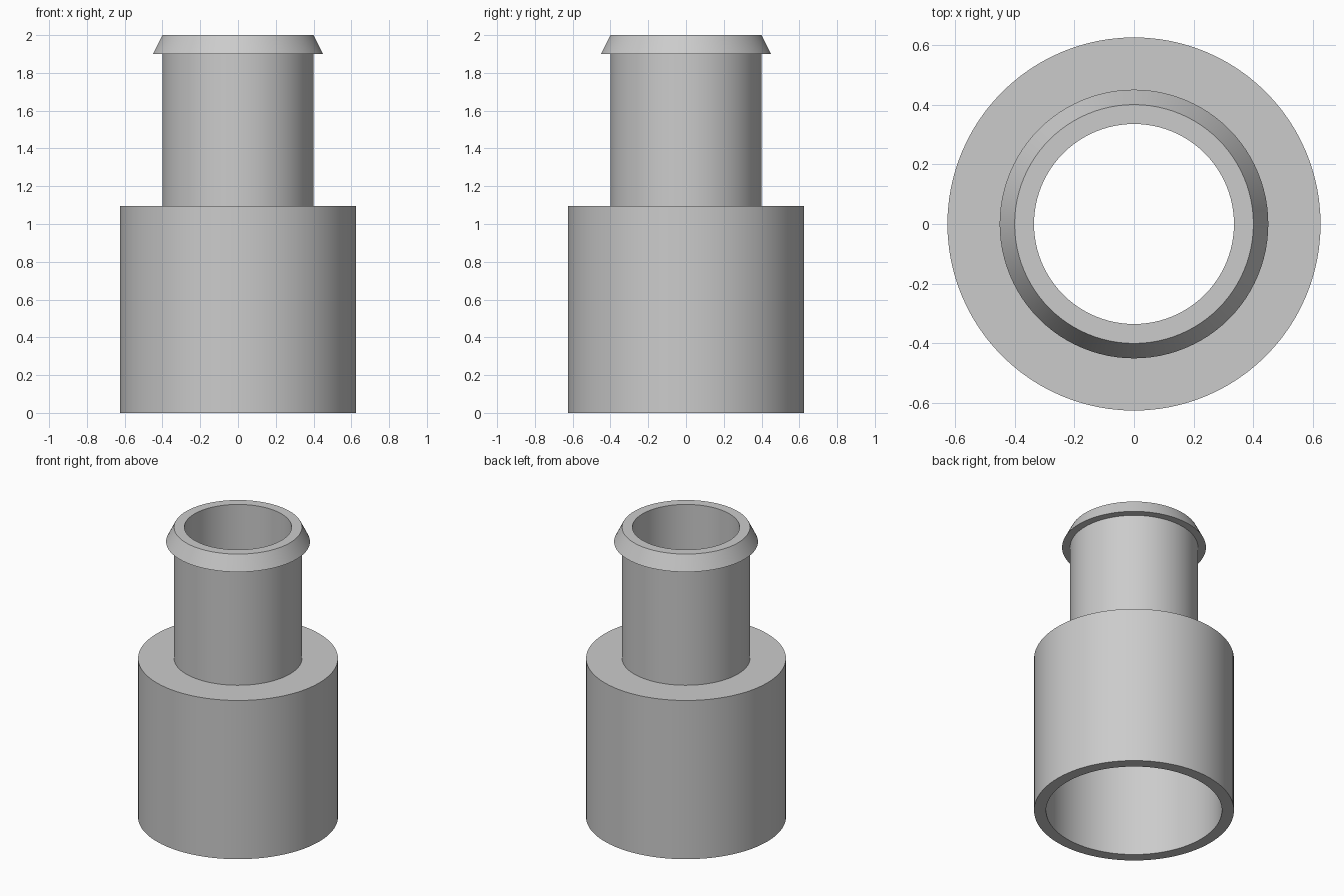
import bpy, bmesh, math

if "Cube" in bpy.data.objects:
    bpy.data.objects.remove(bpy.data.objects["Cube"])

SEGMENTS = 96

grey = bpy.data.materials.new("plain grey")
grey.diffuse_color = (0.6, 0.6, 0.6, 1)
grey.use_nodes = True
grey.node_tree.nodes["Principled BSDF"].inputs["Base Color"].default_value = grey.diffuse_color

# Closed wall section (radius, height): bore, barbed tip, neck, shoulder, socket
profile = [
    (0.55, 0.0), (0.625, 0.0), (0.625, 1.095),   # socket wall
    (0.40, 1.095), (0.40, 1.90),                 # shoulder and neck
    (0.45, 1.90), (0.40, 2.0),                   # retaining barb
    (0.335, 2.0), (0.335, 1.02), (0.55, 1.02),   # bore and inner stop
]


def lathe(name, section, material):
    bm = bmesh.new()
    rings = []
    for i in range(SEGMENTS):
        a = 2 * math.pi * i / SEGMENTS
        rings.append([bm.verts.new((r * math.cos(a), r * math.sin(a), z))
                      for r, z in section])
    n = len(section)
    for i in range(SEGMENTS):
        a, b = rings[i], rings[(i + 1) % SEGMENTS]
        for j in range(n):
            k = (j + 1) % n
            bm.faces.new((a[j], b[j], b[k], a[k]))
    bmesh.ops.recalc_face_normals(bm, faces=bm.faces)
    mesh = bpy.data.meshes.new(name)
    bm.to_mesh(mesh)
    bm.free()
    mesh.materials.append(material)
    obj = bpy.data.objects.new(name, mesh)
    bpy.context.collection.objects.link(obj)
    return obj


# Hollow stepped hose adapter
adapter = lathe("hose_adapter", profile, grey)
bpy.context.view_layer.objects.active = adapter
adapter.select_set(True)
bpy.ops.object.shade_smooth_by_angle(angle=math.radians(20))
